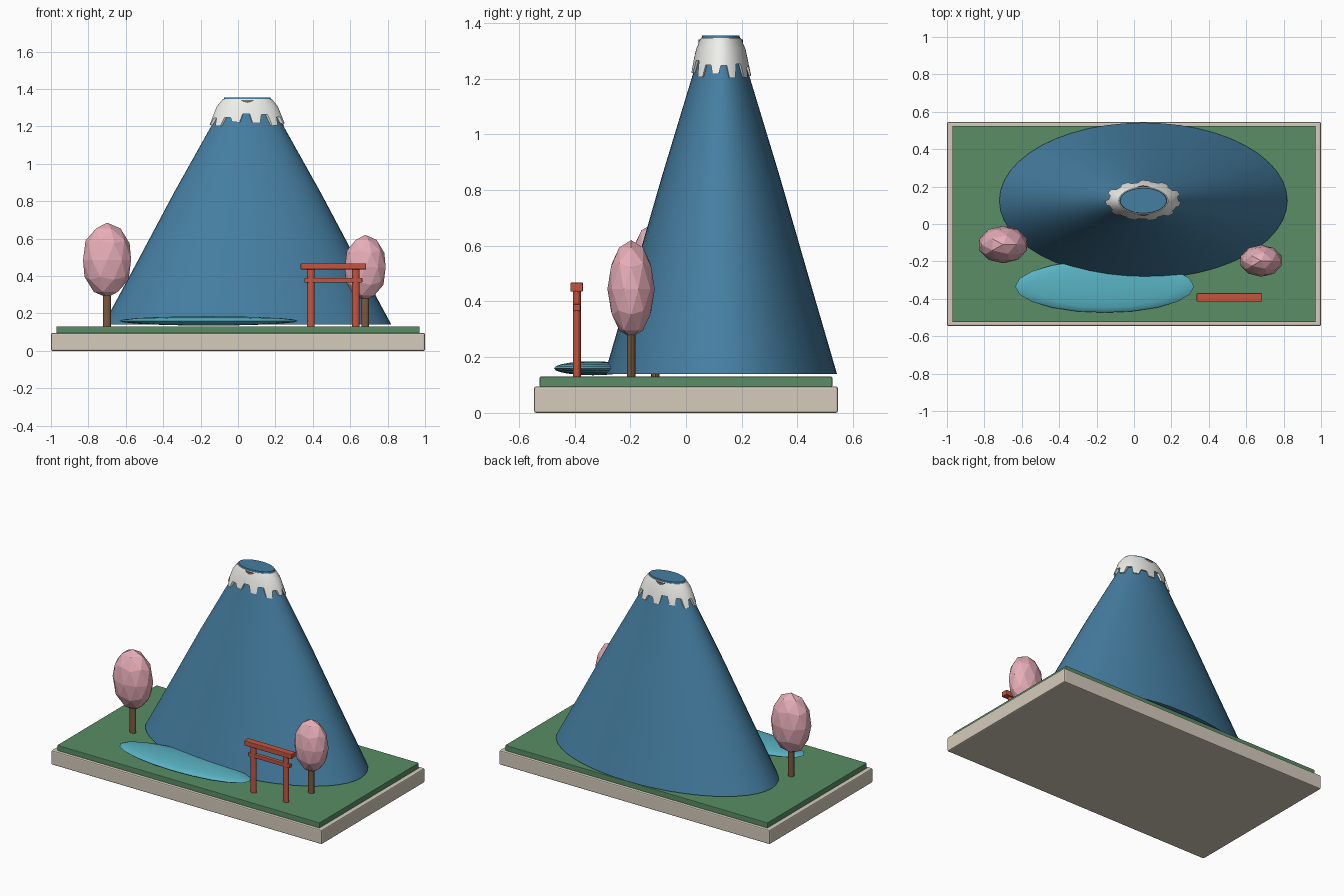
import bpy, bmesh, math, random

if "Cube" in bpy.data.objects:
    bpy.data.objects.remove(bpy.data.objects["Cube"])

random.seed(4)


def material(name, rgb):
    m = bpy.data.materials.new(name)
    m.diffuse_color = (*rgb, 1)
    m.use_nodes = True
    m.node_tree.nodes["Principled BSDF"].inputs["Base Color"].default_value = m.diffuse_color
    return m


STONE = material("stone", (0.66, 0.60, 0.50))
GREEN = material("grass", (0.10, 0.27, 0.13))
BLUE = material("mountain_blue", (0.06, 0.21, 0.36))
SNOW = material("snow_white", (0.86, 0.86, 0.83))
WATER = material("water", (0.10, 0.45, 0.55))
PINK = material("blossom", (0.80, 0.42, 0.48))
BROWN = material("bark", (0.20, 0.10, 0.05))
RED = material("red_paint", (0.55, 0.09, 0.05))
DARK = material("crater_rock", (0.20, 0.17, 0.15))


def add(name, bm, mat, smooth=None):
    bmesh.ops.recalc_face_normals(bm, faces=bm.faces)
    me = bpy.data.meshes.new(name)
    bm.to_mesh(me)
    bm.free()
    me.materials.append(mat)
    ob = bpy.data.objects.new(name, me)
    bpy.context.collection.objects.link(ob)
    if smooth:
        bpy.ops.object.select_all(action='DESELECT')
        ob.select_set(True)
        bpy.context.view_layer.objects.active = ob
        bpy.ops.object.shade_smooth_by_angle(angle=math.radians(smooth))
    return ob


def place(bm, size, loc):
    bmesh.ops.scale(bm, vec=size, verts=bm.verts)
    bmesh.ops.translate(bm, vec=loc, verts=bm.verts)


def box(name, lo, hi, mat, bevel=0.004):
    bm = bmesh.new()
    bmesh.ops.create_cube(bm, size=1)
    place(bm, [b - a for a, b in zip(lo, hi)], [(a + b) / 2 for a, b in zip(lo, hi)])
    bmesh.ops.bevel(bm, geom=bm.edges[:], offset=bevel, segments=2, affect='EDGES', profile=0.5)
    return add(name, bm, mat)


def post(name, x, y, z0, z1, rx, ry, mat, sides=12):
    bm = bmesh.new()
    bmesh.ops.create_cone(bm, cap_ends=True, segments=sides, radius1=1, radius2=1, depth=1)
    place(bm, (rx, ry, z1 - z0), (x, y, (z0 + z1) / 2))
    return add(name, bm, mat, 40)


# Elliptical mountain frame: unit radius 1 equals the foot
CX, CY, RX, RY = 0.05, 0.125, 0.77, 0.417


def loft(name, columns, mat, closed, smooth):
    """columns: one (radius, z) profile for each step around the mountain"""
    bm = bmesh.new()
    n = len(columns)
    grid = []
    for i, col in enumerate(columns):
        a = 2 * math.pi * i / n
        grid.append([bm.verts.new((CX + RX * r * math.cos(a), CY + RY * r * math.sin(a), z)) for r, z in col])
    rows = len(grid[0])
    for i in range(n):
        p, q = grid[i], grid[(i + 1) % n]
        for j in range(rows if closed else rows - 1):
            k = (j + 1) % rows
            bm.faces.new((p[j], q[j], q[k], p[k]))
    if not closed:
        bm.faces.new([c[0] for c in grid])
        bm.faces.new([c[-1] for c in grid])
    return add(name, bm, mat, smooth)


# Plinth and lawn
box("plinth", (-1, -0.545, 0), (1, 0.545, 0.095), STONE, 0.007)
box("lawn", (-0.97, -0.525, 0.093), (0.97, 0.525, 0.13), GREEN, 0.003)

# Mountain body
SLOPE = [(1, 0.14), (0.755, 0.49), (0.51, 0.845), (0.234, 1.225), (0.188, 1.30), (0.16, 1.355)]
loft("mountain", [SLOPE] * 48, BLUE, False, 40)

# Snow cap with ragged lower edge, each tooth a few columns wide
columns = []
for tooth in range(22):
    low = random.uniform(1.20, 1.225) if tooth % 2 else random.uniform(1.24, 1.27)
    for step in range(4):
        r = 0.214 + (1.305 - low) * 0.5
        columns.append([(0.15, 1.346), (0.171, 1.346), (0.213, 1.305), (r, low), (r - 0.03, low)])
loft("snow_cap", columns, SNOW, True, 30)

# Crater ring just under the summit
post("crater", CX, CY, 1.325, 1.341, 0.08, 0.08, DARK, 24)

# Pond
bm = bmesh.new()
bmesh.ops.create_uvsphere(bm, u_segments=20, v_segments=10, radius=1)
place(bm, (0.478, 0.14, 0.025), (-0.157, -0.334, 0.16))
add("pond", bm, WATER, 40)

# Blossom trees
for side, x, y, z0, z1, rx, ry in (("left", -0.70, -0.11, 0.285, 0.685, 0.135, 0.10),
                                   ("right", 0.68, -0.197, 0.27, 0.62, 0.115, 0.085)):
    post(side + "_tree_trunk", x, y, 0.13, z0 + 0.04, 0.021, 0.015, BROWN)
    bm = bmesh.new()
    bmesh.ops.create_icosphere(bm, subdivisions=2, radius=1)
    place(bm, (rx, ry, (z1 - z0) / 2), (x, y, (z0 + z1) / 2))
    add(side + "_tree_crown", bm, PINK)

# Gate: two posts and two crossbeams
for side, x in (("left", 0.39), ("right", 0.63)):
    post(side + "_gate_post", x, -0.392, 0.13, 0.44, 0.02, 0.0145, RED, 16)
box("gate_top_beam", (0.335, -0.415, 0.435), (0.685, -0.37, 0.468), RED)
box("gate_lower_beam", (0.355, -0.405, 0.365), (0.665, -0.379, 0.39), RED)
